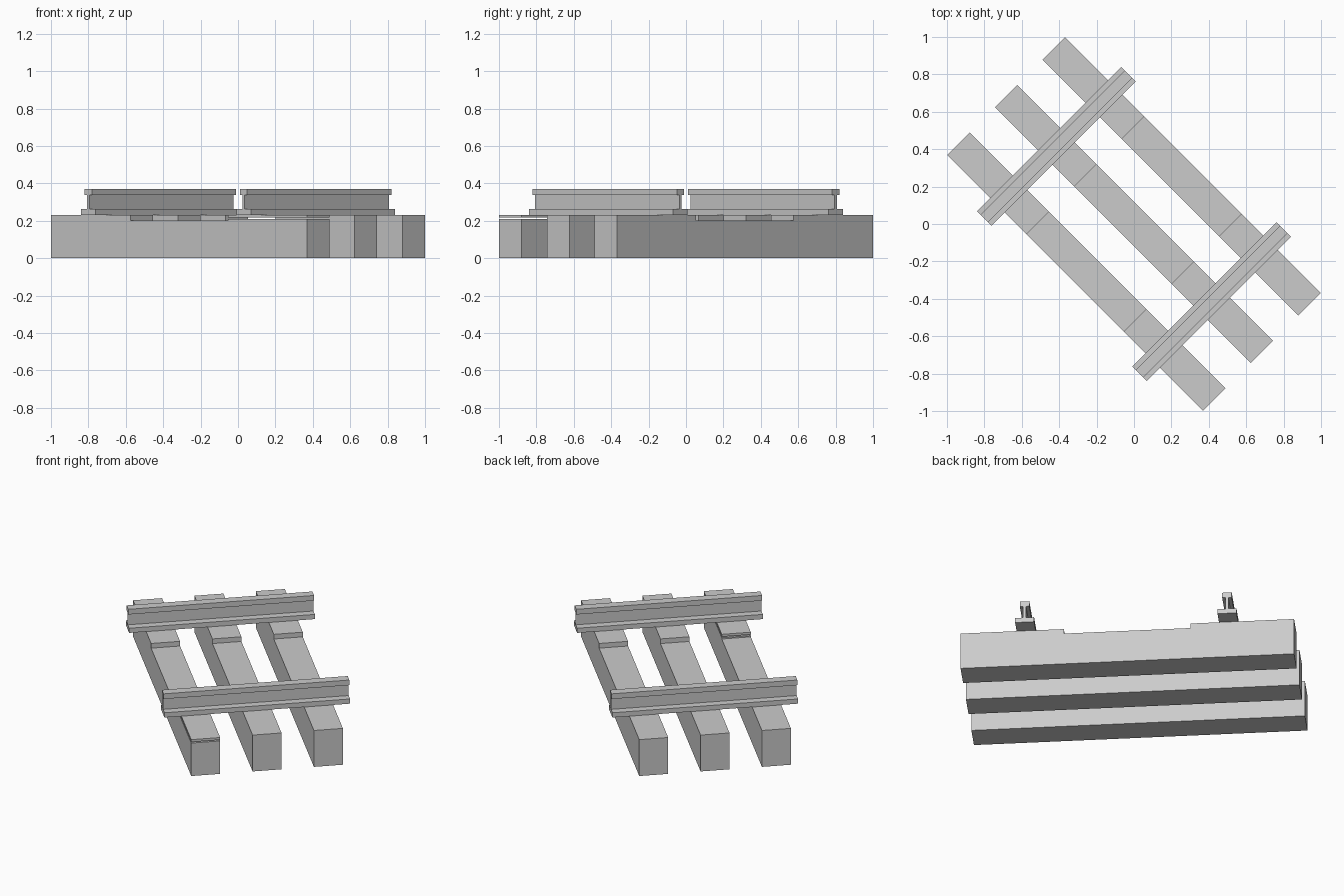
import bpy, bmesh, math
from mathutils import Matrix

if "Cube" in bpy.data.objects:
    bpy.data.objects.remove(bpy.data.objects["Cube"])

grey = bpy.data.materials.new("light_grey")
grey.diffuse_color = (0.6, 0.6, 0.6, 1)
grey.use_nodes = True
grey.node_tree.nodes["Principled BSDF"].inputs["Base Color"].default_value = grey.diffuse_color

# The track is laid out straight (sleepers along x, rails along y), then turned 45 degrees
TURN = Matrix.Rotation(math.radians(-45), 4, 'Z')


def extrude(name, profile, width, x=0, y=0):
    """Extrude an x-z profile along y, centred on (x, y)."""
    bm = bmesh.new()
    face = bm.faces.new([bm.verts.new((px + x, y - width / 2, pz)) for px, pz in profile])
    out = bmesh.ops.extrude_face_region(bm, geom=[face])
    moved = [v for v in out["geom"] if isinstance(v, bmesh.types.BMVert)]
    bmesh.ops.translate(bm, verts=moved, vec=(0, width, 0))
    bmesh.ops.recalc_face_normals(bm, faces=bm.faces)
    bm.transform(TURN)
    mesh = bpy.data.meshes.new(name)
    bm.to_mesh(mesh)
    bm.free()
    mesh.materials.append(grey)
    obj = bpy.data.objects.new(name, mesh)
    bpy.context.collection.objects.link(obj)


# Sleepers with a shallow recess in the middle; the first has a loose thin slab at one end
L, N, TOP, FLOOR, WIDE = 0.9675, 0.368, 0.232, 0.202, 0.17
for i, y in enumerate((-0.36, 0, 0.36)):
    end_top = 0.21 if i == 0 else TOP
    extrude(f"sleeper_{i + 1}",
            [(-L, 0), (L, 0), (L, end_top), (N, end_top),
             (N, FLOOR), (-N, FLOOR), (-N, TOP), (-L, TOP)], WIDE, y=y)
extrude("loose_end_slab", [(N, 0.217), (L, 0.217), (L, TOP), (N, TOP)], WIDE, y=-0.36)

# Rails: wide foot, thin web, narrow head
half = [(0.055, 0.232), (0.055, 0.262), (0.008, 0.262),
        (0.008, 0.337), (0.0275, 0.337), (0.0275, 0.37)]
section = half + [(-px, pz) for px, pz in reversed(half)]
for name, x in (("rail_left", -0.587), ("rail_right", 0.587)):
    extrude(name, section, 1.09, x=x)
